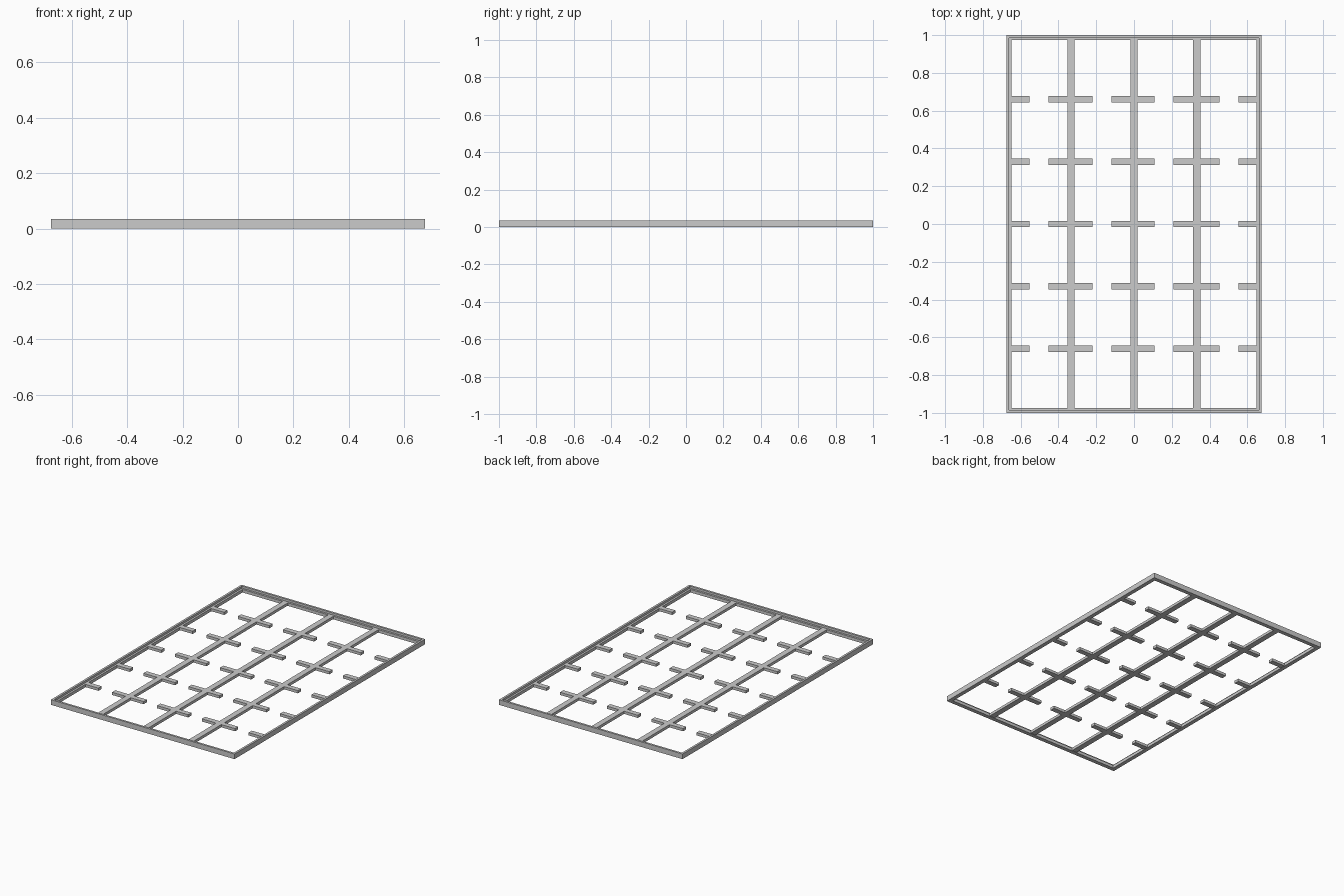
import bpy
import bmesh
from mathutils import Matrix, Vector

if "Cube" in bpy.data.objects:
    bpy.data.objects.remove(bpy.data.objects["Cube"], do_unlink=True)

HALF_X, HALF_Y, HEIGHT = 0.675, 1.0, 0.034
WALL, FLANGE, THICK = 0.014, 0.027, 0.02
BAR_BOTTOM, BAR_TOP = 0.002, 0.02

steel = bpy.data.materials.new("light grey steel")
steel.use_nodes = True
GREY = (0.6, 0.6, 0.6, 1)
steel.diffuse_color = GREY
steel.node_tree.nodes["Principled BSDF"].inputs["Base Color"].default_value = GREY


def finish(name, bm):
    bmesh.ops.recalc_face_normals(bm, faces=bm.faces)
    mesh = bpy.data.meshes.new(name)
    bm.to_mesh(mesh)
    bm.free()
    mesh.materials.append(steel)
    obj = bpy.data.objects.new(name, mesh)
    bpy.context.collection.objects.link(obj)


def bar(name, x0, x1, y0, y1):
    bm = bmesh.new()
    size = Vector((x1 - x0, y1 - y0, BAR_TOP - BAR_BOTTOM))
    middle = Vector((x0 + x1, y0 + y1, BAR_TOP + BAR_BOTTOM)) / 2
    matrix = Matrix.Translation(middle) @ Matrix.Diagonal(size).to_4x4()
    bmesh.ops.create_cube(bm, size=1, matrix=matrix)
    finish(name, bm)


# Outer frame: an L-shaped angle section swept round four mitred corners
section = [(0, 0), (0, HEIGHT), (WALL, HEIGHT), (WALL, THICK), (FLANGE, THICK), (FLANGE, 0)]
bm = bmesh.new()
rings = []
for sx, sy in [(-1, -1), (1, -1), (1, 1), (-1, 1)]:
    rings.append([bm.verts.new((sx * (HALF_X - d), sy * (HALF_Y - d), z)) for d, z in section])
for i, ring in enumerate(rings):
    after = rings[(i + 1) % len(rings)]
    for j in range(len(section)):
        k = (j + 1) % len(section)
        bm.faces.new((ring[j], after[j], after[k], ring[k]))
finish("angle_frame", bm)

# Long bars butting against the frame's ledge
end = HALF_Y - FLANGE
for side, x in [("right", -0.334), ("middle", 0), ("left", 0.332)]:
    bar(f"long_bar_{side}", x - 0.019, x + 0.019, -end, end)

# Rows of short cross pieces, with stubs at both frame sides
edge = HALF_X - FLANGE
spans = [(-edge, -0.552), (-0.452, -0.22), (-0.12, 0.108), (0.208, 0.452), (0.552, edge)]
for row in range(5):
    y = (row - 2) * 0.33
    for col, (x0, x1) in enumerate(spans):
        bar(f"cross_piece_{row + 1}_{col + 1}", x0, x1, y - 0.017, y + 0.017)
